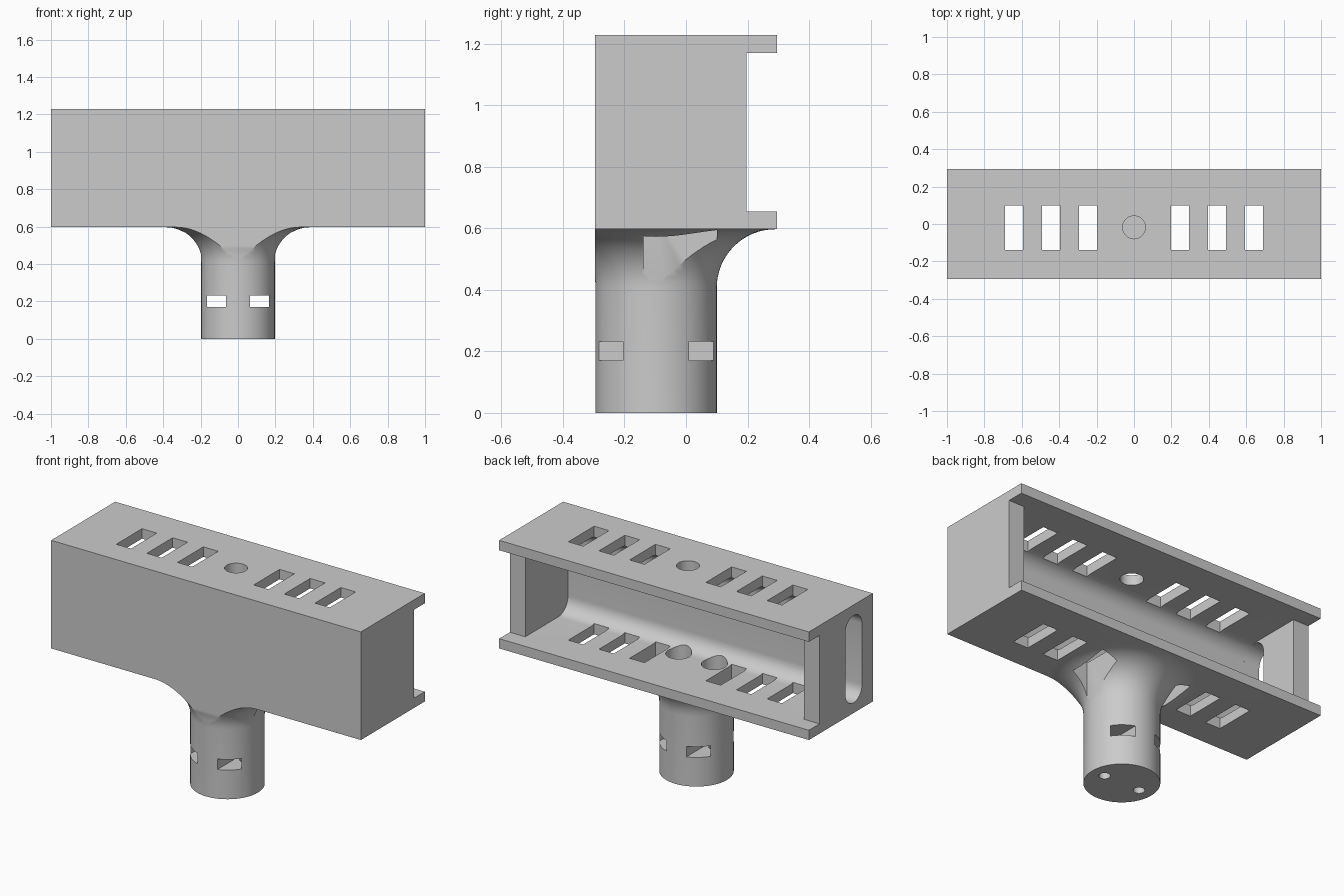
import bpy, bmesh
from math import radians, sin, cos, pi
from mathutils import Matrix

old = bpy.data.objects.get("Cube")
if old:
    bpy.data.objects.remove(old, do_unlink=True)

grey = bpy.data.materials.new("plain_grey")
grey.use_nodes = True
COLOUR = (0.6, 0.6, 0.6, 1)
grey.diffuse_color = COLOUR
grey.node_tree.nodes["Principled BSDF"].inputs["Base Color"].default_value = COLOUR


def finish(name, bm):
    bmesh.ops.recalc_face_normals(bm, faces=bm.faces)
    mesh = bpy.data.meshes.new(name)
    bm.to_mesh(mesh)
    bm.free()
    mesh.materials.append(grey)
    ob = bpy.data.objects.new(name, mesh)
    bpy.context.collection.objects.link(ob)
    return ob


def box(name, x0, x1, y0, y1, z0, z1):
    bm = bmesh.new()
    size = Matrix.Diagonal((x1 - x0, y1 - y0, z1 - z0, 1))
    mid = Matrix.Translation(((x0 + x1) / 2, (y0 + y1) / 2, (z0 + z1) / 2))
    bmesh.ops.create_cube(bm, size=1, matrix=mid @ size)
    return finish(name, bm)


def arc(u, v, r, start, end, n=12):
    angles = [radians(start + (end - start) * i / n) for i in range(n + 1)]
    return [(u + r * cos(a), v + r * sin(a)) for a in angles]


def prism_x(name, outline, x0, x1):
    """Extrude a (y, z) outline along x."""
    bm = bmesh.new()
    face = bm.faces.new([bm.verts.new((x0, y, z)) for y, z in outline])
    new = bmesh.ops.extrude_face_region(bm, geom=[face])["geom"]
    verts = [g for g in new if isinstance(g, bmesh.types.BMVert)]
    bmesh.ops.translate(bm, verts=verts, vec=(x1 - x0, 0, 0))
    return finish(name, bm)


def rod(name, x, y, r, z0, z1):
    bm = bmesh.new()
    bmesh.ops.create_cone(bm, cap_ends=True, segments=40, radius1=r, radius2=r,
                          depth=z1 - z0, matrix=Matrix.Translation((x, y, (z0 + z1) / 2)))
    return finish(name, bm)


def combine(target, other, operation="DIFFERENCE"):
    mod = target.modifiers.new("cut", "BOOLEAN")
    mod.operation = operation
    mod.solver = "EXACT"
    mod.object = other
    bpy.context.view_layer.objects.active = target
    bpy.ops.object.modifier_apply(modifier=mod.name)
    bpy.data.objects.remove(other, do_unlink=True)


BASE, TOP, DEPTH = 0.597, 1.228, 0.295
FLOOR, CEIL = 0.654, 1.17
WALL, STEM_Y, STEM_R, FLARE = 0.197, -0.097, 0.197, 0.19

# Channel: outer block, hollow with rounded front corners, recessed end walls
body = box("channel_and_stem", -1, 1, -DEPTH, DEPTH, BASE, TOP)
R = 0.09
hollow = [(0.4, FLOOR), (0.4, CEIL)]
hollow += arc(-WALL + R, CEIL - R, R, 90, 180)
hollow += arc(-WALL + R, FLOOR + R, R, 180, 270)
combine(body, prism_x("hollow", hollow, -0.9, 0.9))
combine(body, box("back_recess", -1.1, 1.1, WALL, 0.5, FLOOR, CEIL))

# Round stem flaring out into the underside, trimmed flush with the front
profile = [(0, 0), (STEM_R, 0)]
profile += arc(STEM_R + FLARE, BASE - FLARE, FLARE, 180, 90, 16)
profile += [(STEM_R + FLARE, BASE + 0.03), (0, BASE + 0.03)]
bm = bmesh.new()
verts = [bm.verts.new((r, STEM_Y, z)) for r, z in profile]
edges = [bm.edges.new(pair) for pair in zip(verts, verts[1:])]
bmesh.ops.spin(bm, geom=verts + edges, cent=(0, STEM_Y, 0), axis=(0, 0, 1),
               angle=2 * pi, steps=72)
bmesh.ops.remove_doubles(bm, verts=bm.verts, dist=0.0001)
stem = finish("stem", bm)
combine(stem, box("front_trim", -1, 1, -1, -DEPTH, -0.1, 1))
combine(body, stem, "UNION")

# Slots through both plates, screw holes and nut windows, mirrored left and right
for side in (-1, 1):
    for x in (0.246, 0.444, 0.642):
        combine(body, box("slot", side * x - 0.048, side * x + 0.048,
                          -0.138, 0.1, 0.3, 1.4))
    x = side * 0.115
    combine(body, rod("screw_hole", x, STEM_Y, 0.03, -0.1, 0.5))
    combine(body, rod("head_bore", x, STEM_Y, 0.069, 0.3, 0.9))
    combine(body, box("nut_window", x - 0.05, x + 0.05, -0.5, 0.3, 0.17, 0.232))

# Access hole in the top plate and rounded opening in one end wall
combine(body, rod("access_hole", 0, -0.018, 0.061, 1.1, 1.4))
opening = arc(-0.118, 1.09, 0.077, 0, 180) + arc(-0.118, 0.734, 0.077, 180, 360)
combine(body, prism_x("end_opening", opening, -1.1, -0.89))

bpy.ops.object.select_all(action="DESELECT")
body.select_set(True)
bpy.context.view_layer.objects.active = body
bpy.ops.object.shade_smooth_by_angle(angle=radians(30))
